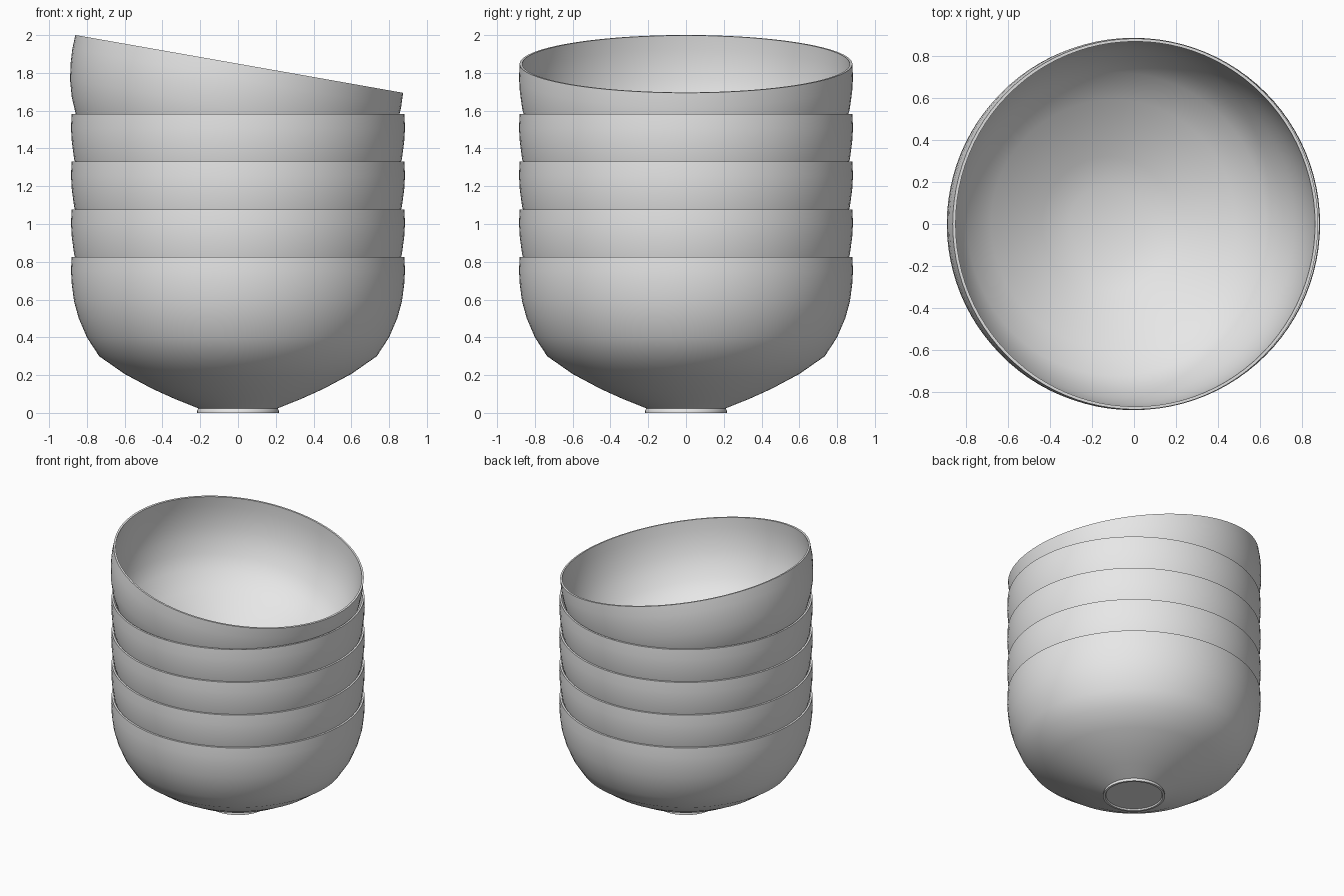
import bpy
import bmesh
import math

cube = bpy.data.objects.get("Cube")
if cube:
    bpy.data.objects.remove(cube, do_unlink=True)

GREY = (0.8, 0.8, 0.8, 1.0)
SEGMENTS = 96
PITCH = 0.252

ceramic = bpy.data.materials.new("light_grey_ceramic")
ceramic.use_nodes = True
ceramic.diffuse_color = GREY
ceramic.node_tree.nodes["Principled BSDF"].inputs["Base Color"].default_value = GREY

# Half section as (radius, height): underside and foot, outer wall, rim, inner wall
PROFILE = [
    (0, 0.01), (0.195, 0.01), (0.2, 0.0), (0.216, 0.0), (0.216, 0.012), (0.21, 0.024),
    (0.33, 0.072), (0.45, 0.126), (0.6, 0.206), (0.735, 0.3), (0.8, 0.4),
    (0.843, 0.5), (0.868, 0.59), (0.88, 0.68), (0.884, 0.75), (0.881, 0.826),
    (0.867, 0.826), (0.869, 0.75), (0.864, 0.68), (0.852, 0.59), (0.826, 0.505),
    (0.784, 0.41), (0.72, 0.315), (0.59, 0.224), (0.44, 0.144), (0.32, 0.09),
    (0.18, 0.04), (0, 0.04),
]


def make_bowl_mesh():
    """Spin the half section into a closed thin-walled bowl."""
    bm = bmesh.new()
    verts = [bm.verts.new((r, 0, z)) for r, z in PROFILE]
    edges = [bm.edges.new(pair) for pair in zip(verts, verts[1:])]
    bmesh.ops.spin(bm, geom=verts + edges, cent=(0, 0, 0), axis=(0, 0, 1),
                   angle=math.tau, steps=SEGMENTS)
    bmesh.ops.remove_doubles(bm, verts=bm.verts, dist=0.0005)
    bmesh.ops.recalc_face_normals(bm, faces=bm.faces)
    mesh = bpy.data.meshes.new("bowl")
    bm.to_mesh(mesh)
    bm.free()
    mesh.materials.append(ceramic)
    return mesh


def add_bowl(name, location, tilt=0):
    bowl = bpy.data.objects.new(name, make_bowl_mesh())
    bpy.context.collection.objects.link(bowl)
    bowl.location = location
    bowl.rotation_euler.y = math.radians(tilt)
    bpy.ops.object.select_all(action="DESELECT")
    bowl.select_set(True)
    bpy.context.view_layer.objects.active = bowl
    bpy.ops.object.shade_smooth_by_angle(angle=math.radians(32))


# Four upright nested bowls
for i in range(4):
    add_bowl(f"stacked_bowl_{i + 1}", (0, 0, i * PITCH))

# Top bowl, tipped toward the model's left
add_bowl("tilted_top_bowl", (-0.137, 0, 1.034), tilt=10)
